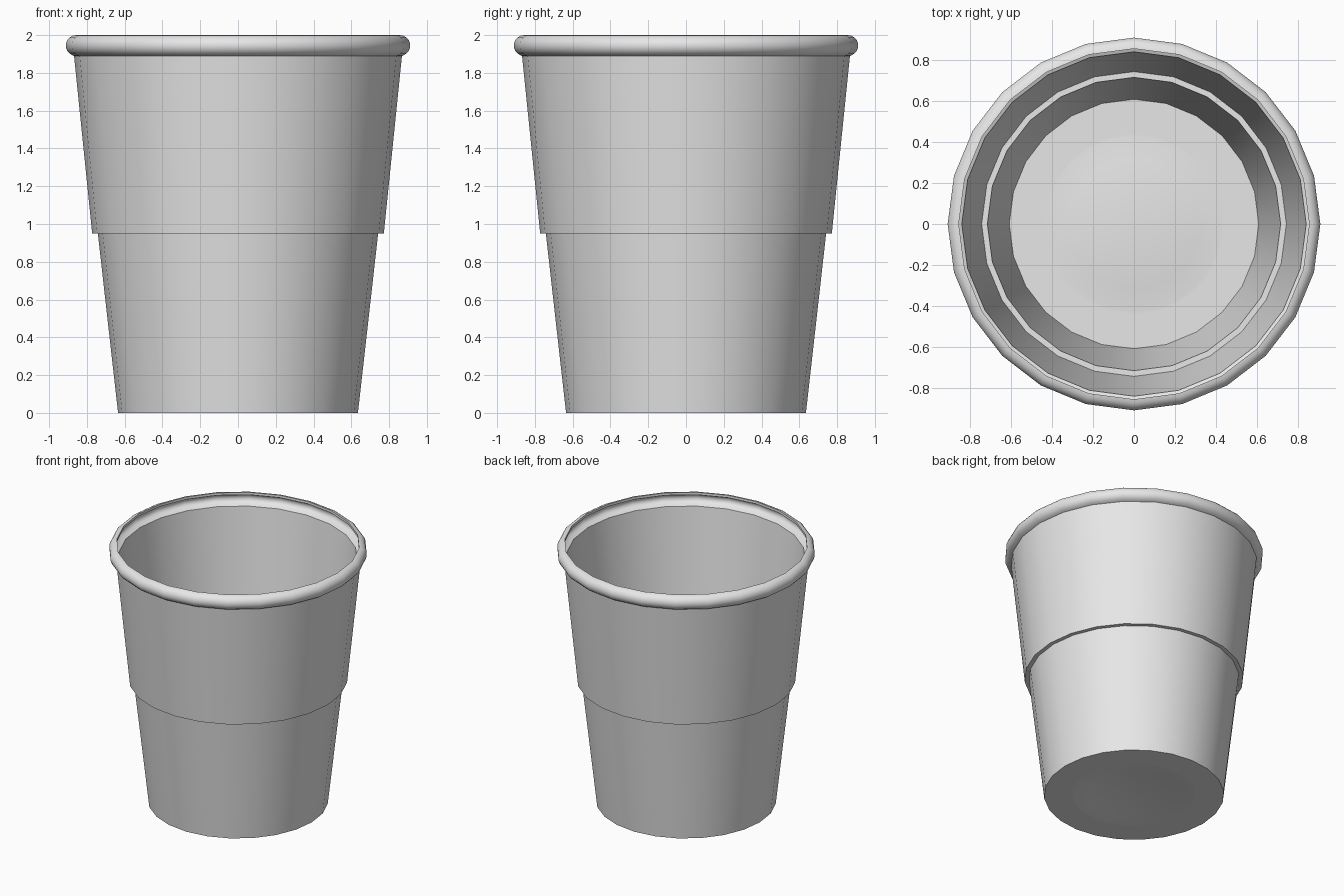
import bpy
import bmesh
import math

if "Cube" in bpy.data.objects:
    bpy.data.objects.remove(bpy.data.objects["Cube"], do_unlink=True)

SIDES = 24
FLOOR = 0.028          # floor thickness
DOME_R, DOME_H = 0.43, 0.03   # shallow push-up in the base

mat = bpy.data.materials.new("light grey plastic")
mat.use_nodes = True
GREY = (0.8, 0.8, 0.8, 1.0)
mat.diffuse_color = GREY
mat.node_tree.nodes["Principled BSDF"].inputs["Base Color"].default_value = GREY


def arc(cx, cz, r, start, end, steps):
    """Points (radius, height) along an arc, angles in degrees."""
    pts = []
    for i in range(steps + 1):
        a = math.radians(start + (end - start) * i / steps)
        pts.append((cx + r * math.cos(a), cz + r * math.sin(a)))
    return pts


def dome(z):
    """Shallow dome from the axis outwards, with a tight ring at its edge."""
    pts = [(DOME_R * t, z + DOME_H * (1 - t * t)) for t in (0, 0.25, 0.5, 0.75, 1)]
    return pts + [(DOME_R + 0.012, z)]


def lathe(name, profile):
    """Spin a (radius, height) profile around z into a smooth object."""
    bm = bmesh.new()
    verts = [bm.verts.new((r, 0, z)) for r, z in profile]
    edges = [bm.edges.new(pair) for pair in zip(verts, verts[1:])]
    bmesh.ops.spin(bm, geom=verts + edges, cent=(0, 0, 0), axis=(0, 0, 1),
                   angle=math.tau, steps=SIDES, use_merge=False)
    bmesh.ops.remove_doubles(bm, verts=bm.verts, dist=1e-4)
    bmesh.ops.recalc_face_normals(bm, faces=bm.faces)
    mesh = bpy.data.meshes.new(name)
    bm.to_mesh(mesh)
    bm.free()
    mesh.materials.append(mat)
    obj = bpy.data.objects.new(name, mesh)
    bpy.context.collection.objects.link(obj)
    bpy.ops.object.select_all(action="DESELECT")
    obj.select_set(True)
    bpy.context.view_layer.objects.active = obj
    bpy.ops.object.shade_smooth_by_angle(angle=math.radians(30))
    return obj


# Outside: domed base, lower wall, step, upper wall, rolled rim
outside = dome(0.0) + [(0.635, 0.0), (0.742, 0.95), (0.772, 0.95), (0.868, 1.89)]
outside += arc(0.857, 1.945, 0.055, -70, 90, 8)

# Inside, from the rim down: hollow of the roll, upper wall, ledge, lower wall, floor
inside = arc(0.857, 1.945, 0.036, 90, -75, 7)
inside += [(0.842, 1.90), (0.745, 0.975), (0.717, 0.975), (0.61, FLOOR)]
inside += dome(FLOOR)[::-1]

lathe("cup", outside + inside)
